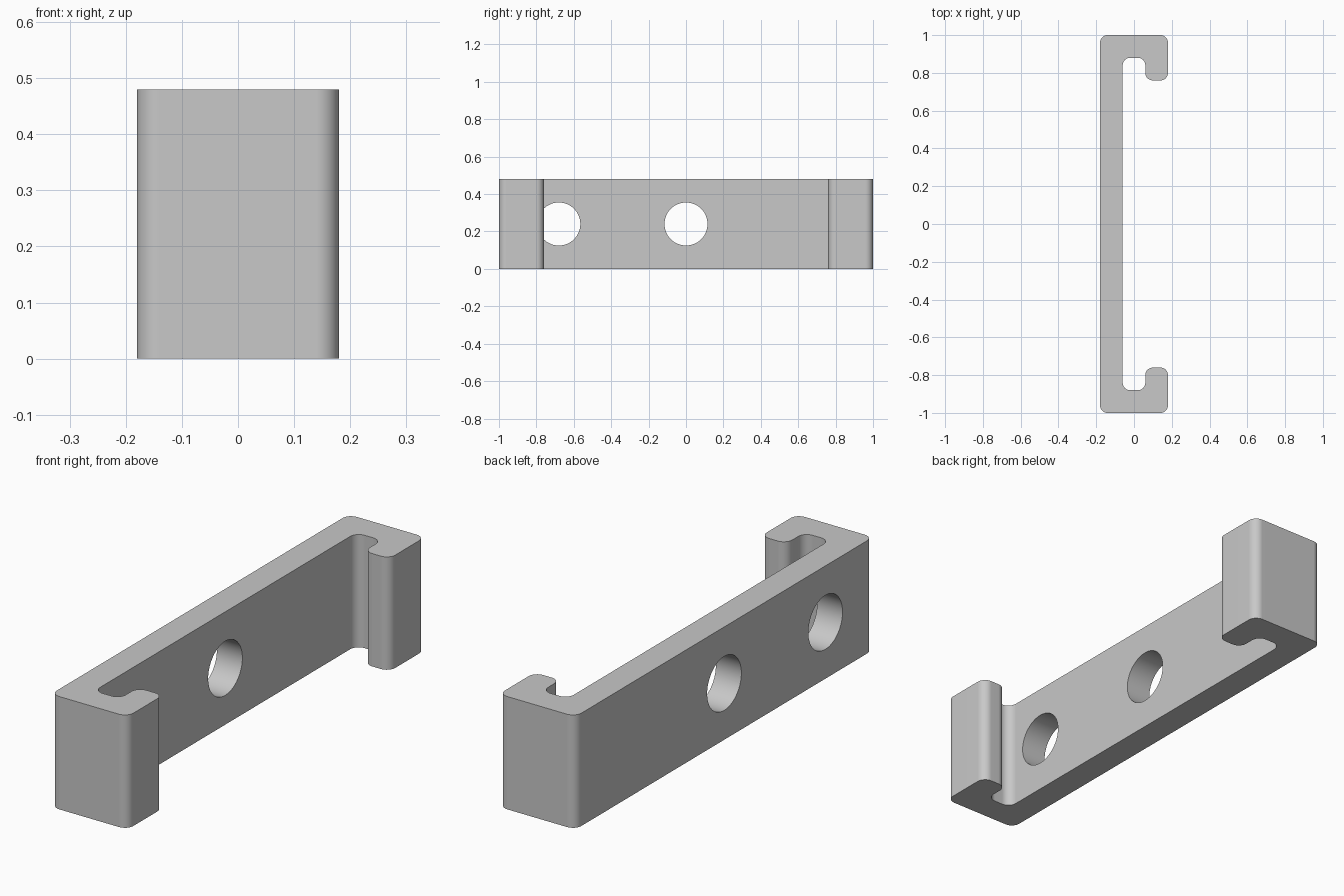
import bpy
import bmesh
import math
from mathutils import Vector

cube = bpy.data.objects.get("Cube")
if cube:
    bpy.data.objects.remove(cube, do_unlink=True)

HEIGHT = 0.48
HALF_WIDTH = 0.18
WALL = 0.12
ROUND = 0.04
HOLE_RADIUS = 0.115
HOLE_POSITIONS = (-0.68, 0.0)

grey = bpy.data.materials.new("light_grey")
grey.use_nodes = True
colour = (0.58, 0.58, 0.58, 1)
grey.diffuse_color = colour
grey.node_tree.nodes["Principled BSDF"].inputs["Base Color"].default_value = colour


def rounded(corners, radius, steps=8):
    """Replace each right-angled corner of a closed outline by an arc."""
    outline = []
    for i, corner in enumerate(corners):
        to_prev = (corners[i - 1] - corner).normalized()
        to_next = (corners[(i + 1) % len(corners)] - corner).normalized()
        centre = corner + radius * (to_prev + to_next)
        for s in range(steps + 1):
            a = math.pi / 2 * s / steps
            outline.append(centre - radius * (to_next * math.cos(a) + to_prev * math.sin(a)))
    return outline


# C-shaped outline: back half first, mirrored for the front half
outer, inner = HALF_WIDTH, HALF_WIDTH - WALL
back_half = [(-inner, 1 - WALL), (inner, 1 - WALL), (inner, 1 - 2 * WALL),
             (outer, 1 - 2 * WALL), (outer, 1), (-outer, 1)]
front_half = [(x, -y) for x, y in reversed(back_half)]
corners = [Vector(p) for p in back_half + front_half]

# Bracket body, extruded upwards from the outline
bm = bmesh.new()
base = bm.faces.new([bm.verts.new((p.x, p.y, 0)) for p in rounded(corners, ROUND)])
top = bmesh.ops.extrude_face_region(bm, geom=[base])
bmesh.ops.translate(bm, vec=(0, 0, HEIGHT),
                    verts=[v for v in top["geom"] if isinstance(v, bmesh.types.BMVert)])
bmesh.ops.recalc_face_normals(bm, faces=bm.faces)
mesh = bpy.data.meshes.new("hooked_bracket")
bm.to_mesh(mesh)
bm.free()
mesh.materials.append(grey)
bracket = bpy.data.objects.new("hooked_bracket", mesh)
bpy.context.collection.objects.link(bracket)

# Round holes through the long wall only
for y in HOLE_POSITIONS:
    bpy.ops.mesh.primitive_cylinder_add(
        vertices=64, radius=HOLE_RADIUS, depth=WALL * 1.5,
        location=(-outer + WALL / 2, y, HEIGHT / 2), rotation=(0, math.pi / 2, 0))
    cutter = bpy.context.object
    cutter.name = "hole_cutter"
    cutter.hide_render = True
    cutter.data.materials.append(grey)
    bpy.context.view_layer.objects.active = bracket
    cut = bracket.modifiers.new("hole", "BOOLEAN")
    cut.operation = "DIFFERENCE"
    cut.solver = "EXACT"
    cut.object = cutter
    bpy.ops.object.modifier_apply(modifier=cut.name)
    bpy.data.objects.remove(cutter, do_unlink=True)

# Smooth arcs with crisp rims and truly flat walls
bpy.ops.object.select_all(action="DESELECT")
bracket.select_set(True)
bpy.context.view_layer.objects.active = bracket
bpy.ops.object.shade_smooth_by_angle(angle=math.radians(30))
normals = bracket.modifiers.new("flat_walls", "WEIGHTED_NORMAL")
normals.keep_sharp = True
